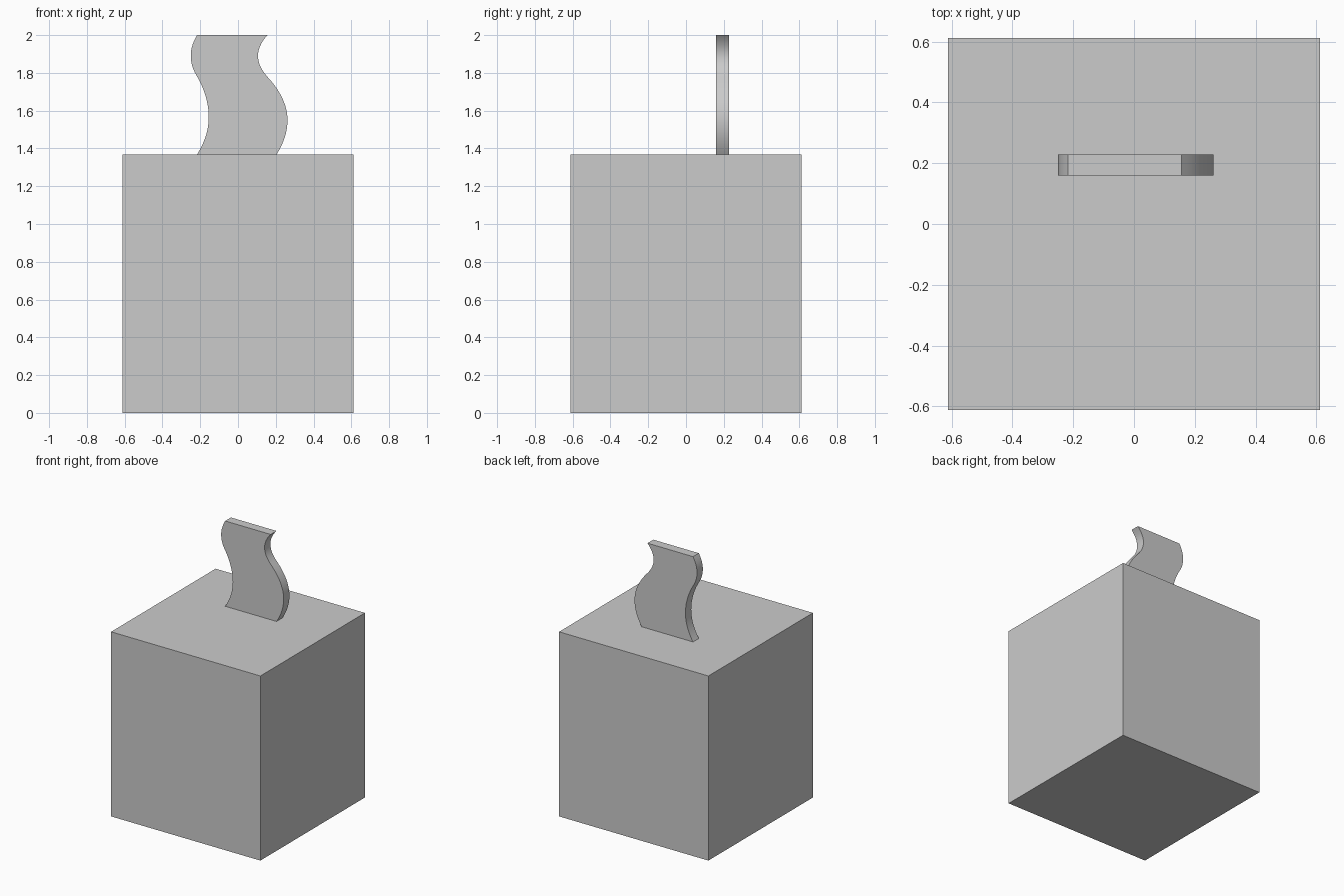
import bpy
import bmesh
import math
from mathutils import Vector
from mathutils.geometry import interpolate_bezier

cube = bpy.data.objects.get("Cube")
if cube:
    bpy.data.objects.remove(cube, do_unlink=True)

grey = bpy.data.materials.new("plain grey")
grey.use_nodes = True
COLOUR = (0.6, 0.6, 0.6, 1)
grey.diffuse_color = COLOUR
grey.node_tree.nodes["Principled BSDF"].inputs["Base Color"].default_value = COLOUR

HALF, BOX_TOP, TOP = 0.612, 1.368, 2.0
SHEET_FRONT, SHEET_BACK = 0.16, 0.228


def add_object(name, bm):
    bmesh.ops.recalc_face_normals(bm, faces=bm.faces)
    mesh = bpy.data.meshes.new(name)
    bm.to_mesh(mesh)
    bm.free()
    mesh.materials.append(grey)
    obj = bpy.data.objects.new(name, mesh)
    bpy.context.collection.objects.link(obj)
    return obj


def wavy_edge(points):
    """Smooth wave through (x, z) points; every second point is a crest."""
    path = []
    for i in range(len(points) - 1):
        a, b = Vector(points[i]), Vector(points[i + 1])
        crest = b if i % 2 == 0 else a
        control = Vector((crest.x, (a.y + b.y) / 2))
        part = interpolate_bezier(a, a.lerp(control, 2 / 3), b.lerp(control, 2 / 3), b, 13)
        path += part if i == 0 else part[1:]
    return path


# Box body
bm = bmesh.new()
bmesh.ops.create_cube(bm, size=1)
bmesh.ops.scale(bm, vec=(2 * HALF, 2 * HALF, BOX_TOP), verts=bm.verts)
bmesh.ops.translate(bm, vec=(0, 0, BOX_TOP / 2), verts=bm.verts)
add_object("box", bm)

# Wavy sheet standing on the box
right_side = wavy_edge([(-0.217, BOX_TOP), (-0.155, 1.565), (-0.213, 1.775),
                        (-0.25, 1.89), (-0.217, TOP)])
left_side = wavy_edge([(0.204, BOX_TOP), (0.262, 1.55), (0.155, 1.78),
                       (0.106, 1.89), (0.156, TOP)])
bm = bmesh.new()
outline = right_side + left_side[::-1]
face = bm.faces.new([bm.verts.new((p.x, SHEET_FRONT, p.y)) for p in outline])
swept = bmesh.ops.extrude_face_region(bm, geom=[face], use_keep_orig=True)
moved = [g for g in swept["geom"] if isinstance(g, bmesh.types.BMVert)]
bmesh.ops.translate(bm, vec=(0, SHEET_BACK - SHEET_FRONT, 0), verts=moved)
sheet = add_object("wavy_sheet", bm)

bpy.ops.object.select_all(action="DESELECT")
sheet.select_set(True)
bpy.context.view_layer.objects.active = sheet
bpy.ops.object.shade_smooth_by_angle(angle=math.radians(30))
